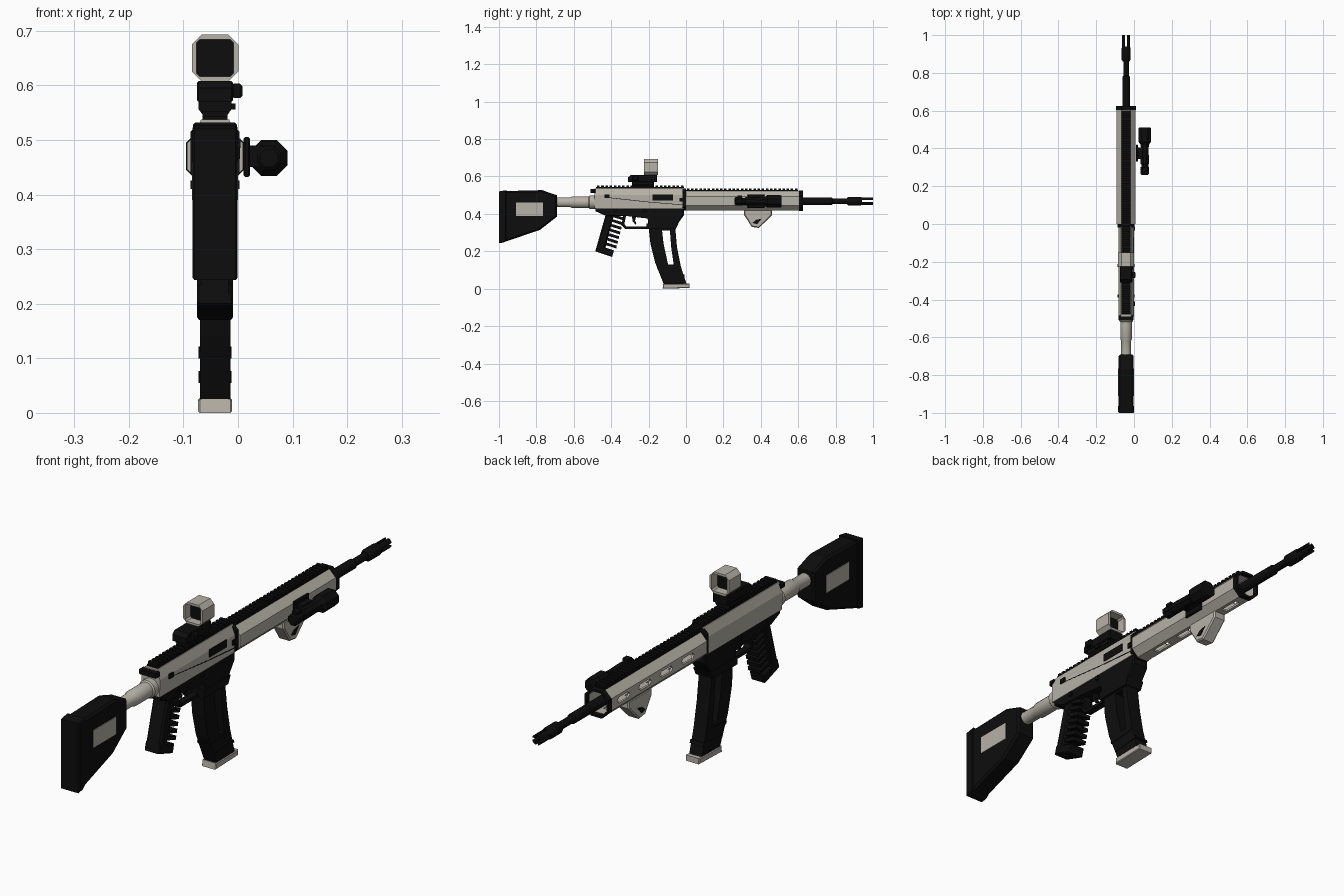
import bpy, bmesh, math
from mathutils import Vector

if "Cube" in bpy.data.objects:
    bpy.data.objects.remove(bpy.data.objects["Cube"])

CX = -0.042   # centre plane of the rifle


def material(name, rgb, rough):
    m = bpy.data.materials.new(name)
    m.use_nodes = True
    m.diffuse_color = (*rgb, 1)
    b = m.node_tree.nodes["Principled BSDF"]
    b.inputs["Base Color"].default_value = (*rgb, 1)
    b.inputs["Roughness"].default_value = rough
    return m


BLACK = material("matte black", (0.004, 0.004, 0.004), 0.7)
GREY = material("warm light grey", (0.47, 0.445, 0.385), 0.6)


def finish(name, bm, mat):
    bmesh.ops.recalc_face_normals(bm, faces=bm.faces)
    me = bpy.data.meshes.new(name)
    bm.to_mesh(me)
    bm.free()
    me.materials.append(mat)
    ob = bpy.data.objects.new(name, me)
    bpy.context.scene.collection.objects.link(ob)
    return ob


def extrude(name, pts, place, a, b, mat, bevel=0):
    """Closed 2D outline swept between depths a and b."""
    bm = bmesh.new()
    lo = [bm.verts.new(place(p, a)) for p in pts]
    hi = [bm.verts.new(place(p, b)) for p in pts]
    bm.faces.new(lo)
    bm.faces.new(hi)
    for i in range(len(pts)):
        j = (i + 1) % len(pts)
        bm.faces.new((lo[i], lo[j], hi[j], hi[i]))
    if bevel:
        caps = [e for e in bm.edges if (e.verts[0] in lo) == (e.verts[1] in lo)]
        bmesh.ops.bevel(bm, geom=caps, offset=bevel, segments=1, affect='EDGES')
    return finish(name, bm, mat)


def side(name, pts, w, mat, bevel=0, x=CX):
    """Side outline (y, z) of half width w."""
    return extrude(name, pts, lambda p, d: (d, p[0], p[1]), x - w, x + w, mat, bevel)


def section(name, pts, y0, y1, mat, x=CX):
    """Cross-section (x, z) swept along y."""
    return extrude(name, pts, lambda p, d: (x + p[0], d, p[1]), y0, y1, mat)


def box(name, x0, x1, y0, y1, z0, z1, mat, bevel=0):
    return side(name, [(y0, z0), (y1, z0), (y1, z1), (y0, z1)], (x1 - x0) / 2, mat, bevel, (x0 + x1) / 2)


def lathe(name, prof, x, z, n, mat, smooth=True):
    """Rings of (y, radius) around an axis along y."""
    bm = bmesh.new()
    rings = []
    for y, r in prof:
        ang = [2 * math.pi * (i + 0.5) / n for i in range(n)]
        rings.append([bm.verts.new((x + r * math.cos(t), y, z + r * math.sin(t))) for t in ang])
    for p, q in zip(rings, rings[1:]):
        for i in range(n):
            j = (i + 1) % n
            bm.faces.new((p[i], p[j], q[j], q[i]))
    bm.faces.new(rings[0])
    bm.faces.new(rings[-1])
    ob = finish(name, bm, mat)
    if smooth:
        bpy.ops.object.select_all(action='DESELECT')
        ob.select_set(True)
        bpy.context.view_layer.objects.active = ob
        bpy.ops.object.shade_smooth_by_angle(angle=math.radians(35))
    return ob


def cut(ob, *cutters):
    for c in cutters:
        m = ob.modifiers.new("cut", 'BOOLEAN')
        m.object, m.solver = c, 'EXACT'
    me = bpy.data.meshes.new_from_object(ob.evaluated_get(bpy.context.evaluated_depsgraph_get()))
    ob.modifiers.clear()
    ob.data = me
    for c in cutters:
        bpy.data.objects.remove(c)


def octagon(w, z0, z1, c):
    return [(-w, z0 + c), (-w + c, z0), (w - c, z0), (w, z0 + c),
            (w, z1 - c), (w - c, z1), (-w + c, z1), (-w, z1 - c)]


def rail(name, y0, y1, z0, z1):
    """Toothed rail drawn as one side outline."""
    n = round((y1 - y0) / 0.022)
    s, mid = (y1 - y0) / n, (z0 + z1) / 2
    pts = [(y1, z0), (y0, z0)]
    for i in range(n):
        y = y0 + i * s
        pts += [(y, mid), (y + s * 0.2, mid), (y + s * 0.2, z1), (y + s * 0.8, z1), (y + s * 0.8, mid)]
    side(name, pts + [(y1, mid)], 0.023, BLACK)


# Stock with butt pad, side panels and buffer tube
side("stock", [(-0.97, 0.25), (-0.78, 0.315), (-0.69, 0.385), (-0.69, 0.5), (-0.77, 0.527), (-0.97, 0.522)],
     0.039, BLACK, 0.008)
side("butt_pad", [(-1, 0.243), (-0.975, 0.247), (-0.96, 0.26), (-0.96, 0.527), (-1, 0.52)], 0.0415, BLACK, 0.004)
for s in (-1, 1):
    x = CX + s * 0.039
    side("stock_panel", [(-0.91, 0.39), (-0.765, 0.39), (-0.765, 0.46), (-0.91, 0.46)], 0.003, GREY, 0, x)
lathe("buffer_tube", [(-0.7, 0.026), (-0.62, 0.026), (-0.61, 0.031), (-0.52, 0.031), (-0.515, 0.036), (-0.48, 0.036)],
      CX, 0.462, 20, GREY)

# Upper receiver
section("upper_receiver", [(-0.039, 0.43), (0.039, 0.43), (0.041, 0.5), (0.026, 0.537), (-0.026, 0.537), (-0.041, 0.5)],
        -0.49, -0.01, GREY)
section("receiver_front_collar", octagon(0.045, 0.418, 0.535, 0.02), -0.018, 0.0, BLACK)
rail("receiver_rail", -0.48, -0.01, 0.535, 0.553)
box("ejection_port", -0.004, 0.0005, -0.18, -0.07, 0.472, 0.503, BLACK)
box("bolt_release", -0.004, 0.004, -0.035, -0.015, 0.465, 0.485, BLACK)
box("selector", -0.004, 0.005, -0.435, -0.41, 0.485, 0.503, BLACK)
box("charging_handle", CX - 0.04, CX + 0.04, -0.51, -0.485, 0.512, 0.532, BLACK, 0.004)
side("receiver_seam", [(-0.43, 0.49), (-0.2, 0.465), (-0.02, 0.45), (-0.02, 0.447), (-0.2, 0.462), (-0.43, 0.487)],
     0.001, BLACK, 0, -0.002)

# Lower receiver, magazine well, trigger
side("lower_receiver", [(-0.485, 0.437), (-0.485, 0.415), (-0.43, 0.39), (-0.33, 0.39), (-0.2, 0.38), (-0.2, 0.325),
                        (-0.06, 0.325), (-0.01, 0.395), (-0.01, 0.437)], 0.036, BLACK, 0.005)
side("magazine_well_rim", [(-0.21, 0.318), (-0.055, 0.318), (-0.04, 0.35), (-0.21, 0.35)], 0.038, BLACK)
side("trigger_guard", [(-0.335, 0.395), (-0.345, 0.34), (-0.325, 0.32), (-0.2, 0.32), (-0.2, 0.332),
                       (-0.318, 0.332), (-0.33, 0.345), (-0.32, 0.395)], 0.014, BLACK)
side("trigger", [(-0.29, 0.39), (-0.285, 0.36), (-0.27, 0.342), (-0.265, 0.346), (-0.272, 0.365), (-0.265, 0.39)],
     0.007, BLACK)
for y in (-0.38, -0.22):
    box("receiver_pin", CX - 0.045, CX + 0.045, y - 0.008, y + 0.008, 0.41, 0.426, BLACK)

# Pistol grip with slanted finger ribs
side("pistol_grip", [(-0.43, 0.395), (-0.485, 0.2), (-0.44, 0.185), (-0.385, 0.395)], 0.033, BLACK, 0.008)
side("grip_base", [(-0.485, 0.2), (-0.395, 0.17), (-0.385, 0.205), (-0.475, 0.235)], 0.033, BLACK, 0.004)
for i in range(7):
    z, y = 0.235 + i * 0.025, -0.435 + i * 0.0065
    side("grip_rib", [(y, z), (y + 0.062, z - 0.02), (y + 0.065, z - 0.005), (y, z + 0.015)], 0.029, BLACK)

# Curved magazine with a see-through window and floor plate
mag = side("magazine", [(-0.2, 0.33), (-0.19, 0.24), (-0.165, 0.14), (-0.115, 0.015), (0.005, 0.02),
                        (-0.028, 0.12), (-0.048, 0.22), (-0.058, 0.33)], 0.028, BLACK, 0.004)
cut(mag, side("window_cutter", [(-0.128, 0.312), (-0.12, 0.24), (-0.096, 0.13), (-0.066, 0.13),
                                (-0.079, 0.22), (-0.086, 0.312)], 0.1, BLACK))
side("magazine_floor_plate", [(-0.125, 0), (0.02, 0.004), (0.02, 0.027), (-0.122, 0.025)], 0.031, GREY, 0.003)
for i in range(2):
    y, z = -0.15 + i * 0.025, 0.1 - i * 0.045
    side("magazine_rib", [(y, z), (y + 0.12, z + 0.01), (y + 0.115, z + 0.022), (y - 0.005, z + 0.012)], 0.03, BLACK)

# Hollow handguard with slots, end ring and top rail
guard = section("handguard", octagon(0.051, 0.418, 0.522, 0.028), 0, 0.605, GREY)
cut(guard, section("bore_cutter", octagon(0.043, 0.426, 0.514, 0.024), 0.01, 0.7, GREY))
slots = []
for i in range(4):
    y = 0.08 + i * 0.135
    pts = [(y, 0.47), (y + 0.012, 0.458), (y + 0.07, 0.458), (y + 0.082, 0.47), (y + 0.07, 0.482), (y + 0.012, 0.482)]
    slots.append(side("slot_cutter", pts, 0.02, GREY, 0, CX - 0.05))
    slots.append(box("slot_cutter", CX - 0.011, CX + 0.011, y, y + 0.08, 0.4, 0.44, GREY))
cut(guard, *slots)
ring = section("handguard_end_ring", octagon(0.053, 0.416, 0.524, 0.029), 0.603, 0.625, BLACK)
cut(ring, section("ring_cutter", octagon(0.044, 0.425, 0.515, 0.024), 0.5, 0.7, BLACK))
rail("handguard_rail", 0.0, 0.6, 0.518, 0.537)

# Barrel and pronged muzzle
lathe("barrel", [(0.0, 0.02), (0.78, 0.02), (0.785, 0.015), (0.88, 0.015)], CX, 0.468, 16, BLACK)
muzzle = lathe("muzzle", [(0.86, 0.018), (0.87, 0.024), (0.93, 0.024), (0.94, 0.021), (1.0, 0.021)], CX, 0.468, 16, BLACK)
cut(muzzle, box("prong_cutter", CX - 0.005, CX + 0.005, 0.94, 1.1, 0.4, 0.6, BLACK),
    box("prong_cutter", CX - 0.1, CX + 0.1, 0.94, 1.1, 0.463, 0.473, BLACK))

# Sight: clamp, body, hood and lens
section("sight_clamp", [(-0.022, 0.545), (0.022, 0.545), (0.03, 0.556), (0.03, 0.572), (-0.03, 0.572), (-0.03, 0.556)],
        -0.29, -0.17, BLACK)
side("sight_body", [(-0.31, 0.57), (-0.155, 0.57), (-0.155, 0.608), (-0.295, 0.608), (-0.31, 0.595)], 0.033, BLACK, 0.003)
box("sight_knob", -0.012, 0.008, -0.285, -0.255, 0.577, 0.603, BLACK, 0.004)
box("clamp_screw", -0.015, -0.005, -0.24, -0.21, 0.556, 0.567, BLACK)
hood = section("sight_hood", octagon(0.0425, 0.607, 0.693, 0.018), -0.225, -0.15, GREY)
cut(hood, section("hood_cutter", octagon(0.034, 0.616, 0.684, 0.006), -0.3, 0, GREY))
section("sight_lens", octagon(0.035, 0.615, 0.685, 0.006), -0.192, -0.186, BLACK)

# Side light on its mount
LX, LZ = 0.057, 0.467
lathe("side_light", [(0.26, 0.018), (0.265, 0.024), (0.3, 0.024), (0.303, 0.02), (0.315, 0.02), (0.318, 0.024),
                     (0.4, 0.022), (0.42, 0.024), (0.435, 0.036), (0.505, 0.036), (0.51, 0.033)],
      LX, LZ, 8, BLACK, False)
box("light_mount", 0.01, 0.022, 0.33, 0.42, 0.432, 0.505, BLACK, 0.003)
box("light_bracket", 0.02, 0.045, 0.345, 0.405, 0.45, 0.49, BLACK)
box("light_switch", 0.045, 0.07, 0.275, 0.3, 0.485, 0.498, BLACK)

# Angled hand stop
side("hand_stop", [(0.31, 0.422), (0.31, 0.395), (0.352, 0.33), (0.39, 0.325), (0.46, 0.393), (0.46, 0.422)],
     0.027, GREY, 0.005)
for s in (-1, 1):
    side("hand_stop_recess", [(0.355, 0.352), (0.38, 0.345), (0.405, 0.375), (0.375, 0.368)], 0.002, BLACK, 0, CX + s * 0.027)
